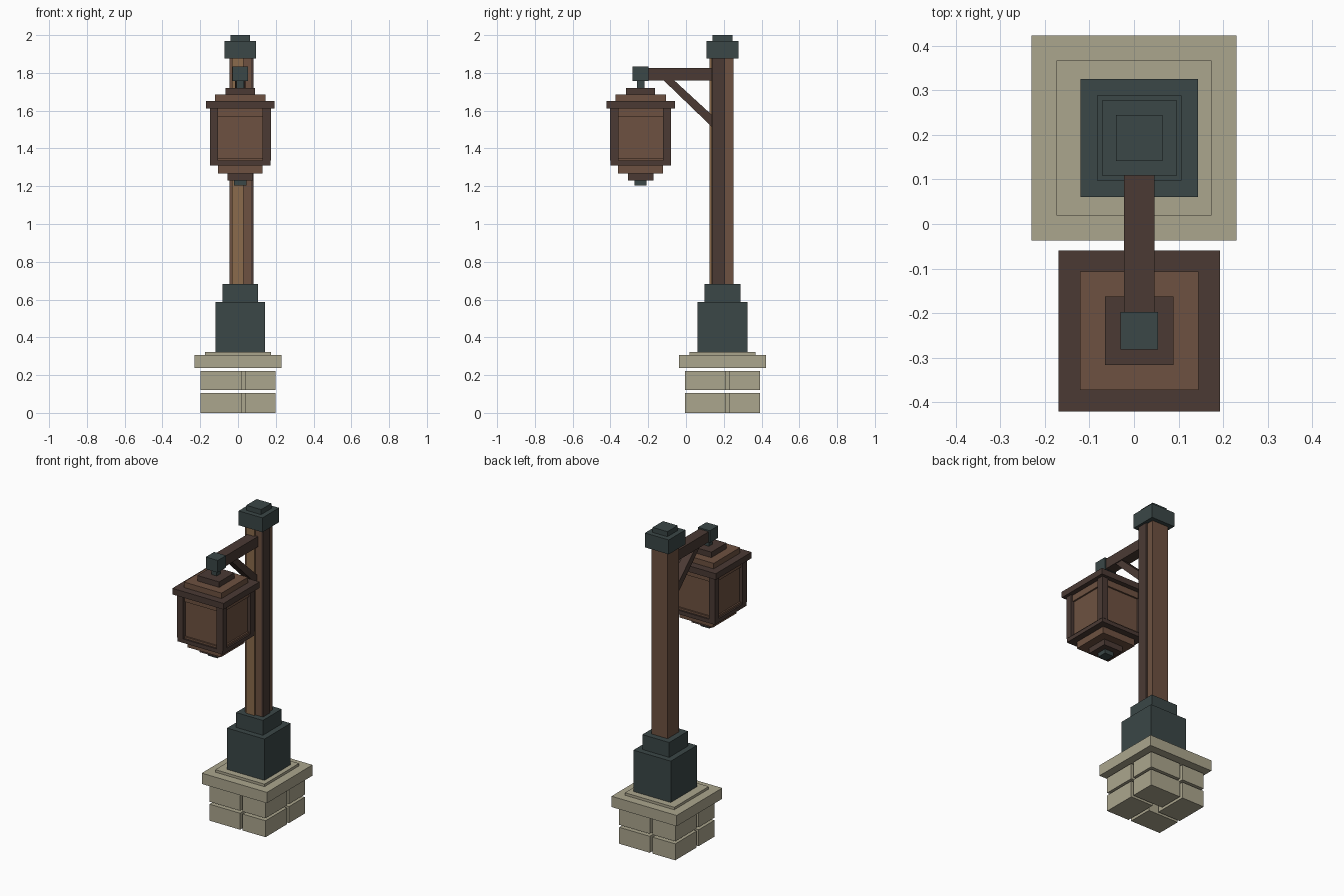
import bpy
from mathutils import Matrix, Vector

if "Cube" in bpy.data.objects:
    bpy.data.objects.remove(bpy.data.objects["Cube"])


def material(name, rgb):
    m = bpy.data.materials.new(name)
    m.diffuse_color = (*rgb, 1)
    m.use_nodes = True
    m.node_tree.nodes["Principled BSDF"].inputs["Base Color"].default_value = m.diffuse_color
    return m


STONE = material("pale_stone", (0.41, 0.38, 0.27))
IRON = material("dark_iron", (0.043, 0.063, 0.063))
WOOD = material("brown_wood", (0.155, 0.083, 0.052))
DARK = material("dark_wood", (0.069, 0.042, 0.034))
GOLD = material("golden_wood", (0.258, 0.145, 0.072))

FACES = [(0, 3, 2, 1), (4, 5, 6, 7), (0, 1, 5, 4), (1, 2, 6, 5), (2, 3, 7, 6), (3, 0, 4, 7)]


def prism(name, ring_a, ring_b, mat):
    """Solid between two four-point rings."""
    me = bpy.data.meshes.new(name)
    me.from_pydata(list(ring_a) + list(ring_b), [], FACES)
    me.materials.append(mat)
    ob = bpy.data.objects.new(name, me)
    bpy.context.collection.objects.link(ob)
    return ob


def box(name, x, y, z, mat):
    ring = [(x[0], y[0]), (x[1], y[0]), (x[1], y[1]), (x[0], y[1])]
    return prism(name, [(*p, z[0]) for p in ring], [(*p, z[1]) for p in ring], mat)


def block(name, cx, cy, half, z0, z1, mat):
    return box(name, (cx - half, cx + half), (cy - half, cy + half), (z0, z1), mat)


CX, PY, LY = 0.012, 0.193, -0.24  # shared x centre, post y, lantern y

# Stone base: two courses of four stones in a pinwheel
for course, (z0, z1) in enumerate([(0, 0.105), (0.121, 0.222)]):
    for i in range(4):
        ob = box(f"base_stone_{course}_{i}", (-0.198, 0.018), (-0.198, -0.037), (z0, z1), STONE)
        ob.data.transform(Matrix.Translation((0, PY, 0)) @ Matrix.Rotation(i * 1.5707963, 4, 'Z'))
block("base_slab", 0, PY, 0.23, 0.238, 0.307, STONE)
block("base_plate", 0, PY, 0.174, 0.307, 0.323, STONE)

# Iron shoe and post cap
block("shoe_lower", CX, PY, 0.132, 0.323, 0.587, IRON)
block("shoe_upper", CX, PY, 0.095, 0.587, 0.682, IRON)
block("post_cap", CX, PY, 0.084, 1.876, 1.968, IRON)
block("post_cap_top", CX, PY, 0.052, 1.968, 2.0, IRON)

# Post with raised planks on the front and right
block("post", CX, PY, 0.0575, 0.682, 1.876, WOOD)
box("front_plank", (-0.031, 0.028), (0.124, 0.1355), (0.682, 1.876), GOLD)
box("side_plank", (0.0695, 0.081), (0.138, 0.206), (0.682, 1.876), DARK)

# Arm, iron end block, hanger and diagonal brace
box("arm", (CX - 0.034, CX + 0.034), (-0.2, 0.136), (1.76, 1.826), DARK)
block("arm_end", CX, LY, 0.042, 1.757, 1.834, IRON)
block("hanger", CX, LY, 0.019, 1.72, 1.757, IRON)
profile = [(-0.118, 1.76), (0.136, 1.515), (0.136, 1.578), (-0.062, 1.76)]
prism("brace", [(CX + 0.028, *p) for p in profile][::-1],
      [(CX - 0.028, *p) for p in profile][::-1], DARK)

# Lantern: stacked roof, body and stepped underside
for name, half, z0, z1, mat in [
    ("roof_top", 0.077, 1.685, 1.72, DARK),
    ("roof_middle", 0.133, 1.65, 1.685, WOOD),
    ("roof_eaves", 0.181, 1.611, 1.65, DARK),
    ("lantern_panels", 0.14, 1.335, 1.611, WOOD),
    ("lantern_top_rail", 0.15, 1.57, 1.611, WOOD),
    ("lantern_bottom_rail", 0.15, 1.335, 1.347, WOOD),
    ("lantern_floor", 0.16, 1.31, 1.335, DARK),
    ("underside_step", 0.119, 1.267, 1.31, WOOD),
    ("underside_boss", 0.068, 1.23, 1.267, DARK),
    ("underside_tip", 0.032, 1.203, 1.23, IRON),
]:
    block(name, CX, LY, half, z0, z1, mat)

# Lantern corner posts
for sx in (-1, 1):
    for sy in (-1, 1):
        block(f"corner_post_{sx}_{sy}", CX + sx * 0.14, LY + sy * 0.14, 0.0215, 1.335, 1.611, DARK)
